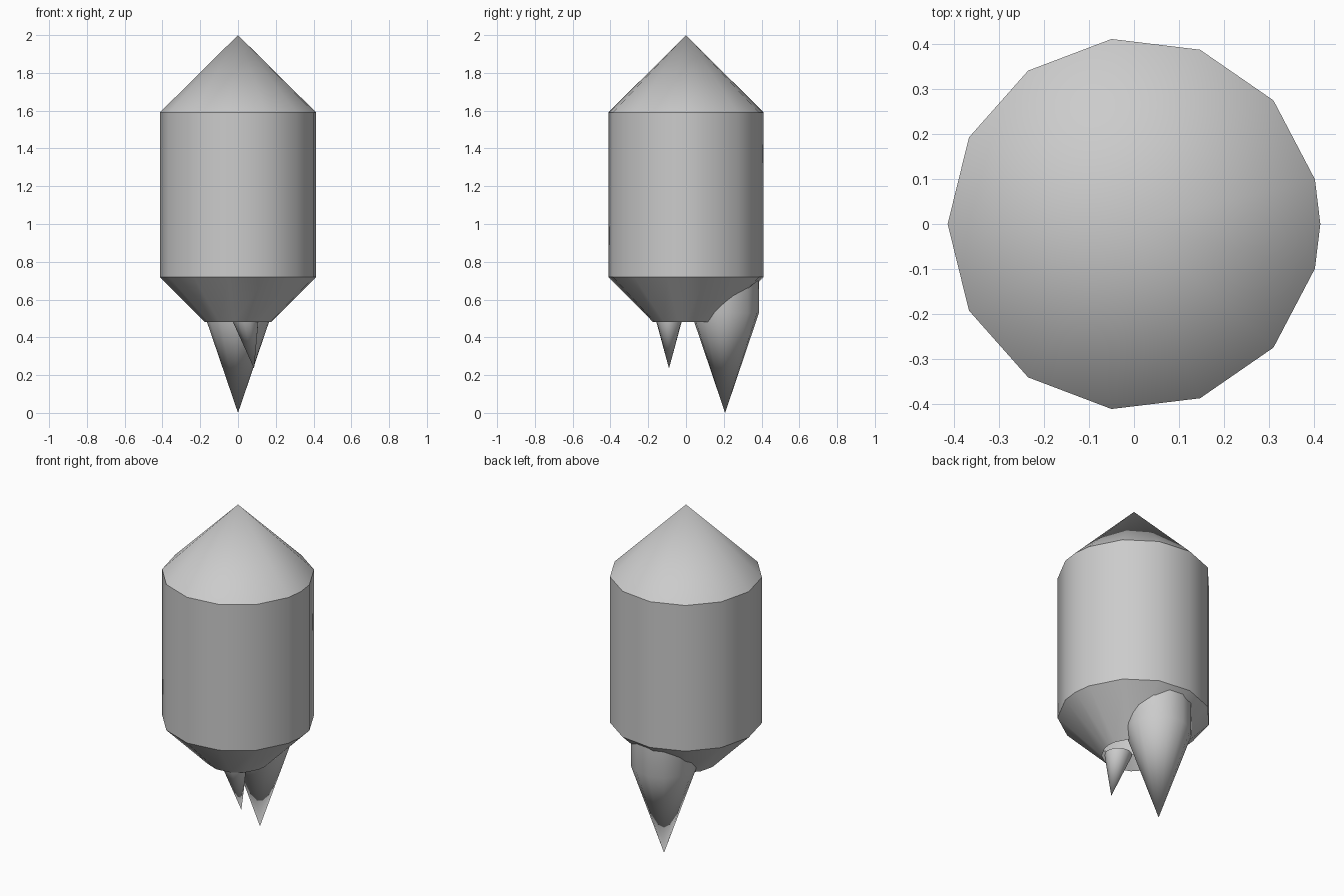
import bpy, bmesh, math

old = bpy.data.objects.get("Cube")
if old:
    bpy.data.objects.remove(old, do_unlink=True)

grey = bpy.data.materials.new("plain grey")
grey.use_nodes = True
colour = (0.6, 0.6, 0.6, 1)
grey.diffuse_color = colour
grey.node_tree.nodes["Principled BSDF"].inputs["Base Color"].default_value = colour

# Thirteen even steps, plus one extra corner on the +x side
SIDES = 13
ANGLES = sorted([math.pi + k * math.tau / SIDES for k in range(SIDES)] + [math.tau])


def stack(name, rings):
    """Skin a stack of (x, y, z, radius) rings; zero radius makes a point."""
    bm = bmesh.new()
    loops = []
    for x, y, z, r in rings:
        if r == 0:
            loops.append([bm.verts.new((x, y, z))] * len(ANGLES))
        else:
            loops.append([bm.verts.new((x + r * math.cos(a), y + r * math.sin(a), z))
                          for a in ANGLES])
    n = len(ANGLES)
    for low, high in zip(loops, loops[1:]):
        for i in range(n):
            j = (i + 1) % n
            corners = list(dict.fromkeys((low[i], low[j], high[j], high[i])))
            bm.faces.new(corners)
    mesh = bpy.data.meshes.new(name)
    bm.to_mesh(mesh)
    bm.free()
    mesh.materials.append(grey)
    obj = bpy.data.objects.new(name, mesh)
    bpy.context.collection.objects.link(obj)
    bpy.ops.object.select_all(action="DESELECT")
    obj.select_set(True)
    bpy.context.view_layer.objects.active = obj
    bpy.ops.object.shade_smooth_by_angle(angle=math.radians(35))
    return obj


# Hollow body: open underneath, pointed on top
stack("body", [(0, 0, 0.48, 0.175), (0, 0, 0.72, 0.414),
               (0, 0, 1.59, 0.414), (0, 0, 2, 0)])

# Large spike at the back, with a straight collar sunk into the body
stack("back_spike", [(0, 0.207, 0, 0), (0, 0.207, 0.53, 0.181),
                     (0, 0.207, 0.74, 0.181)])

# Small leaning spike at the front
stack("front_spike", [(0.085, -0.09, 0.235, 0), (0.035, -0.09, 0.51, 0.075)])
